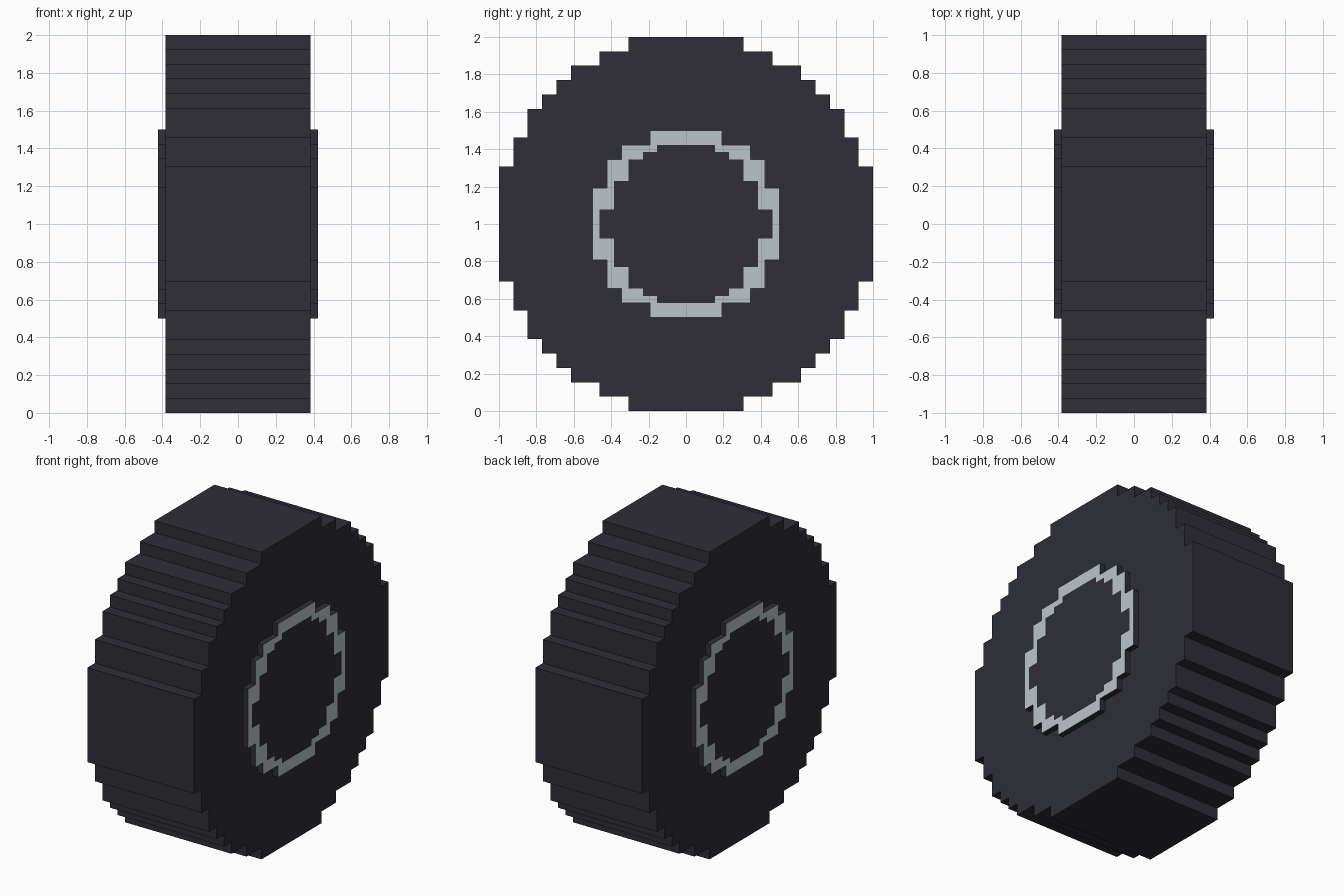
import bpy, bmesh

if "Cube" in bpy.data.objects:
    bpy.data.objects.remove(bpy.data.objects["Cube"])

U = 1 / 13  # one block


def material(name, rgb):
    m = bpy.data.materials.new(name)
    lin = [((c / 255 + 0.055) / 1.055) ** 2.4 for c in rgb]
    m.diffuse_color = (*lin, 1)
    m.use_nodes = True
    m.node_tree.nodes["Principled BSDF"].inputs["Base Color"].default_value = m.diffuse_color
    return m


RUBBER = material("dark rubber", (46, 46, 54))
METAL = material("pale metal", (187, 197, 201))


def outline(quarter):
    """Mirror a stepped quarter outline into a closed loop of (y, z)."""
    half = quarter + [(y, -z) for y, z in reversed(quarter)]
    return half + [(-y, z) for y, z in reversed(half)]


def add_loop(bm, points, x):
    return [bm.verts.new((x * U, y * U, 1 + z * U)) for y, z in points]


def stepped_disc(name, points, half_width, inner=None):
    bm = bmesh.new()
    left, right = (add_loop(bm, points, x) for x in (-half_width, half_width))
    n = len(points)
    # rim
    for i in range(n):
        j = (i + 1) % n
        bm.faces.new((left[i], left[j], right[j], right[i]))
    # side faces, with a pale ring around a dark centre if requested
    for loop, x in ((left, -half_width), (right, half_width)):
        if inner is None:
            bm.faces.new(loop)
            continue
        hole = add_loop(bm, inner, x)
        edges = []
        for ring in (loop, hole):
            for a, b in zip(ring, ring[1:] + ring[:1]):
                edges.append(bm.edges.get((a, b)) or bm.edges.new((a, b)))
        made = bmesh.ops.triangle_fill(bm, edges=edges, use_beauty=True,
                                       normal=(1 if x > 0 else -1, 0, 0))
        for f in made["geom"]:
            if isinstance(f, bmesh.types.BMFace):
                f.material_index = 1
        bm.faces.new(hole)
    bmesh.ops.recalc_face_normals(bm, faces=bm.faces[:])
    mesh = bpy.data.meshes.new(name)
    bm.to_mesh(mesh)
    bm.free()
    mesh.materials.append(RUBBER)
    mesh.materials.append(METAL)
    obj = bpy.data.objects.new(name, mesh)
    bpy.context.collection.objects.link(obj)
    return obj


# Tyre
tyre = outline([(4, 13), (4, 12), (6, 12), (6, 11), (8, 11), (8, 10), (9, 10),
                (9, 9), (10, 9), (10, 8), (11, 8), (11, 6), (12, 6), (12, 4), (13, 4)])
stepped_disc("tyre", tyre, 5)

# Hub with its pale ring on both sides
hub = outline([(2.5, 6.5), (2.5, 5.5), (4.5, 5.5), (4.5, 4.5), (5.5, 4.5),
               (5.5, 2.5), (6.5, 2.5)])
centre = outline([(2, 5.5), (2, 5), (3, 5), (3, 4.5), (4, 4.5), (4, 3), (5, 3),
                  (5, 1), (6, 1)])
stepped_disc("hub", hub, 5.5, centre)
